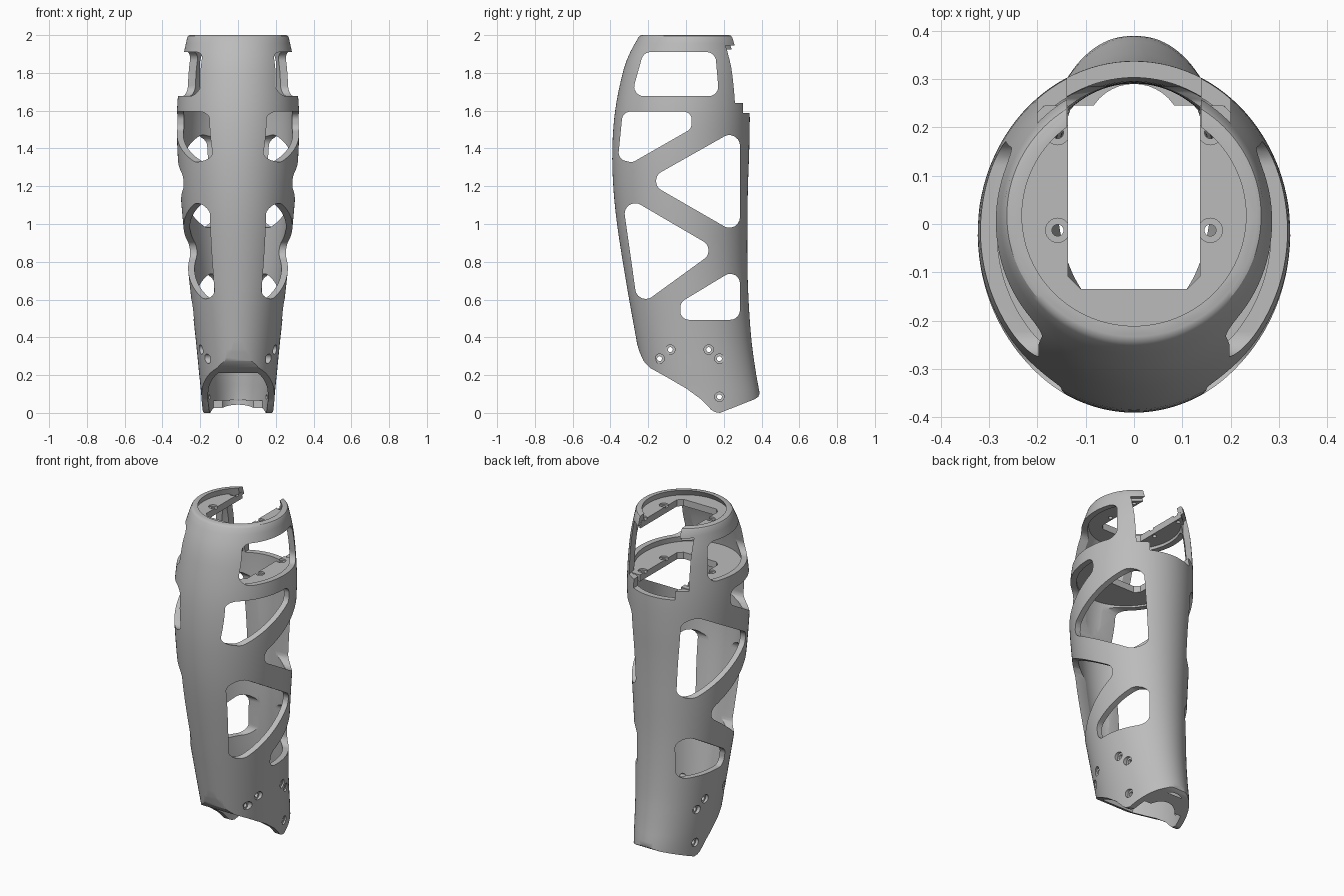
import bpy
import bmesh
from math import sin, cos, pi, sqrt, radians
from mathutils import Vector, Matrix

if "Cube" in bpy.data.objects:
    bpy.data.objects.remove(bpy.data.objects["Cube"])

grey = bpy.data.materials.new("satin grey")
grey.use_nodes = True
grey.diffuse_color = (0.5, 0.5, 0.5, 1)
grey.node_tree.nodes["Principled BSDF"].inputs["Base Color"].default_value = (0.5, 0.5, 0.5, 1)

# Limb outline: height, half width, front y, back y
OUTLINE = [
    (-0.1, 0.180, -0.190, 0.405), (0.1, 0.195, -0.210, 0.390),
    (0.2, 0.205, -0.228, 0.372), (0.4, 0.225, -0.265, 0.345),
    (0.7, 0.258, -0.318, 0.327), (1.0, 0.290, -0.365, 0.325),
    (1.2, 0.307, -0.385, 0.328), (1.4, 0.321, -0.390, 0.335),
    (1.6, 0.323, -0.375, 0.337), (1.8, 0.305, -0.335, 0.325),
    (1.9, 0.288, -0.300, 0.308), (2.0, 0.266, -0.245, 0.280),
]


def section(z):
    """Half width, front and back at a height, smoothly interpolated."""
    z = max(OUTLINE[0][0], min(OUTLINE[-1][0], z))
    i = max(k for k in range(len(OUTLINE) - 1) if OUTLINE[k][0] <= z)
    p, q = OUTLINE[i], OUTLINE[i + 1]
    before, after = OUTLINE[max(i - 1, 0)], OUTLINE[min(i + 2, len(OUTLINE) - 1)]
    h = q[0] - p[0]
    t = (z - p[0]) / h
    out = []
    for c in (1, 2, 3):
        m0 = (q[c] - before[c]) / (q[0] - before[0]) * h
        m1 = (after[c] - p[c]) / (after[0] - p[0]) * h
        out.append((2 * t**3 - 3 * t**2 + 1) * p[c] + (t**3 - 2 * t**2 + t) * m0
                   + (3 * t**2 - 2 * t**3) * q[c] + (t**3 - t**2) * m1)
    return out


def surface_x(y, z):
    w, f, b = section(z)
    return w * sqrt(max(0, 1 - ((y - (f + b) / 2) / ((b - f) / 2)) ** 2))


def finish(name, bm):
    bmesh.ops.recalc_face_normals(bm, faces=bm.faces)
    mesh = bpy.data.meshes.new(name)
    bm.to_mesh(mesh)
    bm.free()
    ob = bpy.data.objects.new(name, mesh)
    bpy.context.collection.objects.link(ob)
    mesh.materials.append(grey)
    return ob


def loft(name, z0, z1, inset, steps, top_round=0.0, sides=112):
    """Closed elliptical tube body following the limb outline."""
    bm = bmesh.new()
    levels = [(z0 + (z1 - z0) * i / steps, inset) for i in range(steps + 1)]
    if top_round:
        levels[-1:] = [(z1 - top_round, inset), (z1 - top_round * 0.3, inset + top_round * 0.3),
                       (z1, inset + top_round)]
    rings = []
    for z, d in levels:
        w, f, b = section(z)
        rings.append([bm.verts.new(((w - d) * cos(a), (f + b) / 2 + ((b - f) / 2 - d) * sin(a), z))
                      for a in (2 * pi * k / sides for k in range(sides))])
    for r, s in zip(rings, rings[1:]):
        for k in range(sides):
            n = (k + 1) % sides
            bm.faces.new((r[k], r[n], s[n], s[k]))
    bm.faces.new(rings[0])
    bm.faces.new(rings[-1])
    return finish(name, bm)


def rounded(points, radius, steps=8):
    """Round each corner of a 2D polygon."""
    out = []
    for i, p in enumerate(points):
        p = Vector(p)
        a, b = Vector(points[i - 1]) - p, Vector(points[(i + 1) % len(points)]) - p
        half = a.angle(b) / 2
        cut = min(radius / abs(sin(half) / cos(half)), 0.48 * min(a.length, b.length))
        s, e = p + a.normalized() * cut, p + b.normalized() * cut
        r = cut * sin(half) / cos(half)
        centre = p + (a.normalized() + b.normalized()).normalized() * (r / sin(half))
        for k in range(steps + 1):
            d = s.lerp(e, k / steps) - centre
            out.append(centre + d.normalized() * r)
    return out


def prism(name, points, lo, hi, axis="X"):
    """Extrude a (y, z) outline along x, or an (x, y) outline along z."""
    bm = bmesh.new()
    place = (lambda p, h: (h, p[0], p[1])) if axis == "X" else (lambda p, h: (p[0], p[1], h))
    ends = [[bm.verts.new(place(p, h)) for p in points] for h in (lo, hi)]
    for e in ends:
        bm.faces.new(e)
    for k in range(len(points)):
        n = (k + 1) % len(points)
        bm.faces.new((ends[0][k], ends[0][n], ends[1][n], ends[1][k]))
    return finish(name, bm)


def disc(cx, cy, r, n=24):
    return [(cx + r * cos(2 * pi * k / n), cy + r * sin(2 * pi * k / n)) for k in range(n)]


def box(x, y0, y1, z0, z1):
    return prism("cutter", [(y0, z0), (y1, z0), (y1, z1), (y0, z1)], -x, x)


def cut(target, *cutters):
    for c in cutters:
        mod = target.modifiers.new("cut", "BOOLEAN")
        mod.operation, mod.solver, mod.object = "DIFFERENCE", "EXACT", c
        with bpy.context.temp_override(object=target, active_object=target):
            bpy.ops.object.modifier_apply(modifier=mod.name)
        bpy.data.objects.remove(c)


# Outer body, hollowed, leaving a thick front toe and a rear lip
shell = loft("shin_shell", -0.1, 2.0, 0.0, 48, top_round=0.012)
cavity = loft("cavity", -0.3, 2.1, 0.034, 48)
cut(cavity, box(0.5, -0.7, -0.14, -0.5, 0.27), box(0.5, 0.245, 0.7, -0.5, 0.065))
cut(shell, cavity, prism("scoop", disc(0, 0.19, 0.1, 40), -0.4, 0.3, "Z"))

# Curved lower trim
cut(shell, prism("trim", [(-0.6, 0.5), (-0.275, 0.42), (-0.247, 0.325), (-0.225, 0.275), (-0.19, 0.238),
                          (-0.1, 0.188), (0, 0.13), (0.08, 0.072), (0.135, 0.015), (0.155, 0.004),
                          (0.18, 0), (0.365, 0.073), (0.383, 0.085), (0.392, 0.11), (0.6, 0.3),
                          (0.6, -0.6), (-0.6, -0.6)], -0.6, 0.6))

# Truss windows through both sides
WINDOWS = [
    ([(-0.29, 1.677), (0.175, 1.677), (0.155, 1.91), (-0.225, 1.91)], 0.05),
    ([(-0.335, 1.595), (0.03, 1.595), (0.03, 1.505), (-0.285, 1.325), (-0.36, 1.345)], 0.045),
    ([(0.285, 1.51), (-0.215, 1.228), (0.285, 0.94)], 0.055),
    ([(-0.34, 1.16), (0.165, 0.865), (-0.255, 0.56)], 0.055),
    ([(0.285, 0.775), (-0.03, 0.585), (-0.03, 0.493), (0.285, 0.493)], 0.05),
]
for outline, radius in WINDOWS:
    cut(shell, prism("window", rounded(outline, radius), -0.6, 0.6))

# Open back at the top, wider between the two end tabs
cut(shell, box(0.139, 0.1, 0.6, 1.588, 2.2), box(0.2, 0.181, 0.6, 1.64, 1.945))

# Side screw holes with shallow counterbores
for y, z in [(-0.14, 0.287), (-0.083, 0.335), (0.12, 0.335), (0.177, 0.287), (0.177, 0.085)]:
    cut(shell, prism("hole", disc(y, z, 0.013), -0.6, 0.6))
    x = surface_x(y, z) - 0.014
    for lo, hi in ((x, 0.6), (-0.6, -x)):
        cut(shell, prism("counterbore", disc(y, z, 0.025), lo, hi))


def mounting_plate(name, z0, z1, inset):
    """Horseshoe plate inside the shell with four screw holes."""
    plate = loft(name, z0, z1, inset, 2)
    cut(plate, prism("mouth", [(-0.137, 0.7), (-0.137, -0.108), (-0.11, -0.135), (0.11, -0.135),
                               (0.137, -0.108), (0.137, 0.7)], z0 - 0.1, z1 + 0.1, "Z"))
    cut(plate, box(0.6, 0.245, 0.8, z0 - 0.1, z1 + 0.1))
    for x in (-0.158, 0.158):
        for y in (-0.013, 0.189):
            cut(plate, prism("hole", disc(x, y, 0.012), z0 - 0.1, z1 + 0.1, "Z"),
                prism("counterbore", disc(x, y, 0.025), z1 - 0.01, z1 + 0.1, "Z"))
    return plate


parts = [shell, mounting_plate("upper_mounting_plate", 1.925, 1.965, 0.02),
         mounting_plate("lower_mounting_plate", 1.605, 1.645, 0.02)]

# Smooth curved walls, crisp cut edges
for ob in bpy.context.view_layer.objects:
    ob.select_set(ob in parts)
bpy.context.view_layer.objects.active = shell
bpy.ops.object.shade_smooth_by_angle(angle=radians(30))
